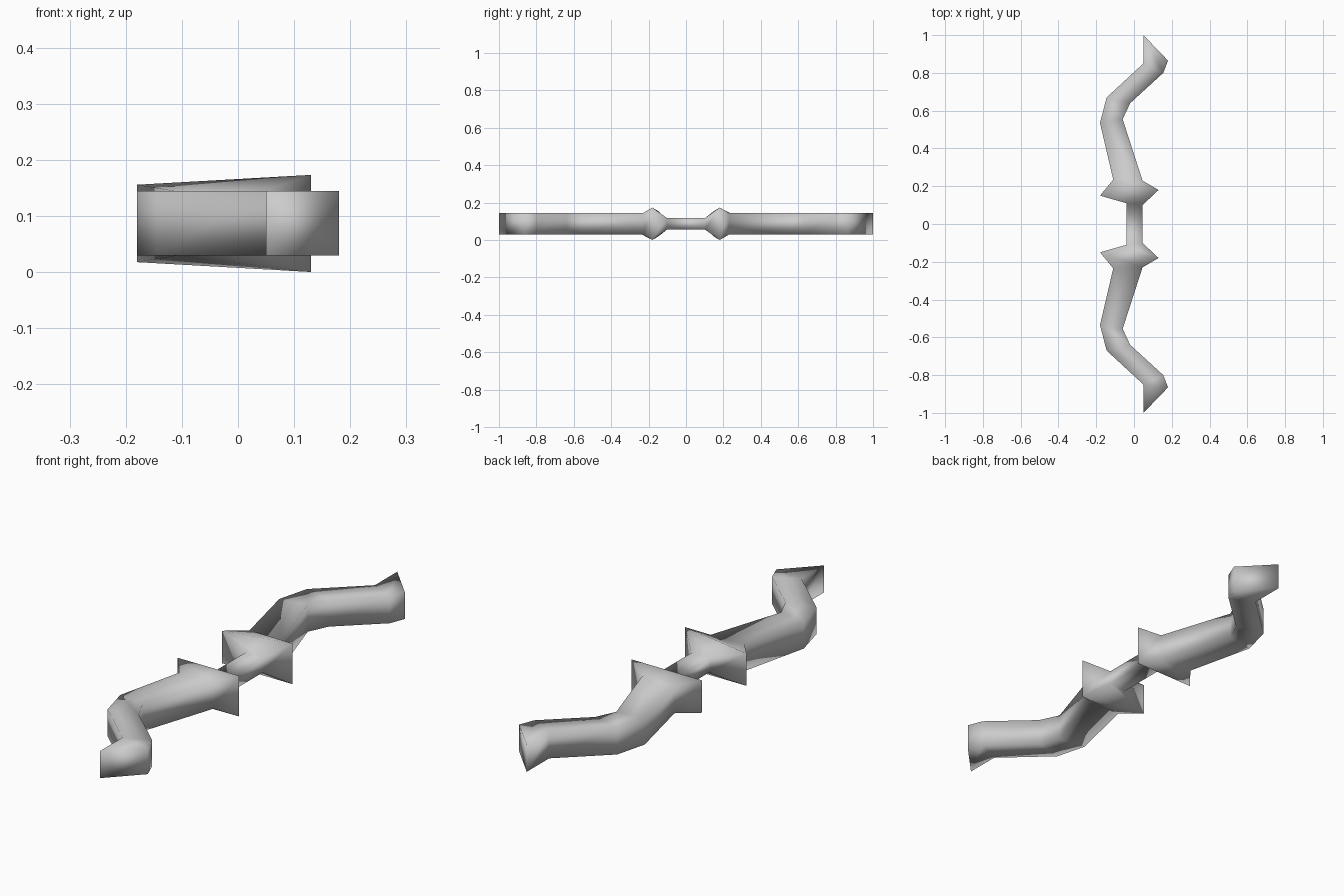
import bpy
import bmesh

cube = bpy.data.objects.get("Cube")
if cube:
    bpy.data.objects.remove(cube, do_unlink=True)

MID_Z = 0.0865
LIMB = 0.0575

# Half of the bow: each section is (back x, y, half height), (belly x, y, half height)
GRIP_END = ((-0.04, 0.11, 0.03), (0.045, 0.10, 0.03))
GUARD = ((-0.18, 0.15, 0.069), (0.13, 0.18, 0.0865))
ARM = [((-0.11, 0.235), (0.045, 0.23)),
       ((-0.18, 0.535), (-0.06, 0.555)),
       ((-0.145, 0.67), (-0.02, 0.64)),
       ((0.05, 0.85), (0.155, 0.80)),
       ((0.05, 1.0), (0.18, 0.865))]

half = [GRIP_END, GUARD] + [tuple((x, y, LIMB) for x, y in pair) for pair in ARM]
mirrored = [tuple((x, -y, h) for x, y, h in pair) for pair in reversed(half)]

# Plain grey finish
grey = bpy.data.materials.new("plain_grey")
grey.use_nodes = True
colour = (0.6, 0.6, 0.6, 1.0)
grey.diffuse_color = colour
grey.node_tree.nodes["Principled BSDF"].inputs["Base Color"].default_value = colour

# Bow body: four-sided sections lofted from one tip to the other
bm = bmesh.new()
rings = []
for (ax, ay, ah), (bx, by, bh) in mirrored + half:
    corners = [(ax, ay, MID_Z - ah), (bx, by, MID_Z - bh),
               (bx, by, MID_Z + bh), (ax, ay, MID_Z + ah)]
    rings.append([bm.verts.new(c) for c in corners])
for r, s in zip(rings, rings[1:]):
    for i in range(4):
        j = (i + 1) % 4
        bm.faces.new((r[i], r[j], s[j], s[i]))
bm.faces.new(rings[0])
bm.faces.new(rings[-1])
bmesh.ops.recalc_face_normals(bm, faces=bm.faces)
for face in bm.faces:
    face.smooth = True

mesh = bpy.data.meshes.new("bow_body")
bm.to_mesh(mesh)
bm.free()
mesh.materials.append(grey)
bow = bpy.data.objects.new("bow_body", mesh)
bpy.context.collection.objects.link(bow)
